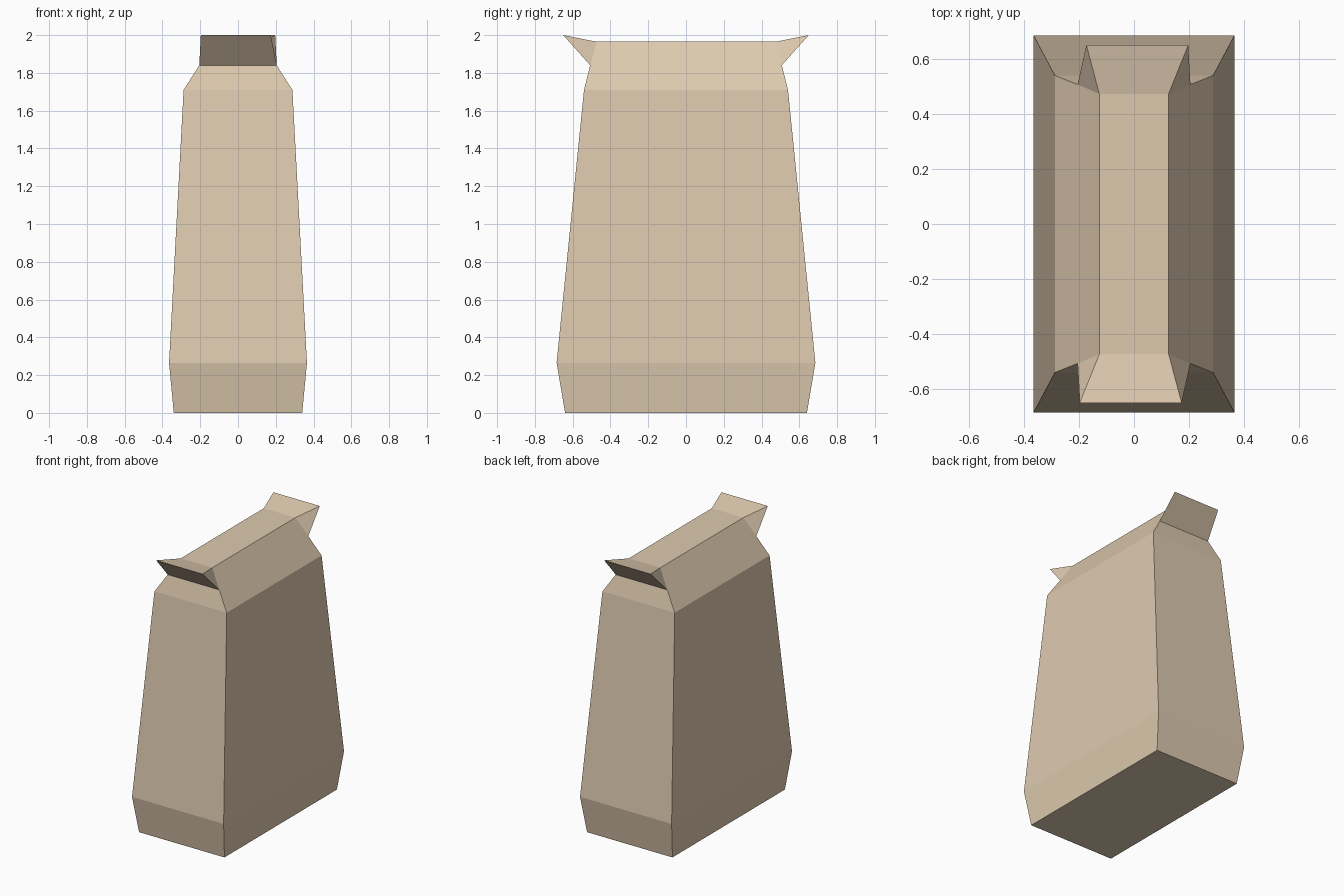
import bpy
import bmesh

cube = bpy.data.objects.get("Cube")
if cube:
    bpy.data.objects.remove(cube, do_unlink=True)

# Plain paper colour
paper = bpy.data.materials.new("kraft_paper")
paper.use_nodes = True
colour = (0.73, 0.59, 0.43, 1.0)
paper.diffuse_color = colour
bsdf = next(n for n in paper.node_tree.nodes if n.type == 'BSDF_PRINCIPLED')
bsdf.inputs["Base Color"].default_value = colour
bsdf.inputs["Roughness"].default_value = 0.9

bm = bmesh.new()


def ring(half_x, half_y, z):
    """Rectangle of corners: front right, front left, back left, back right."""
    signs = ((-1, -1), (1, -1), (1, 1), (-1, 1))
    return [bm.verts.new((sx * half_x, sy * half_y, z)) for sx, sy in signs]


# Bag body: bulging base, tapered sides, pinched shoulder, flat top fold
levels = [(0.34, 0.64, 0.0), (0.365, 0.685, 0.265),
          (0.288, 0.54, 1.71), (0.205, 0.507, 1.84), (0.126, 0.473, 1.965)]
rings = [ring(*level) for level in levels]
bm.faces.new(rings[0][::-1])
bm.faces.new(rings[-1])
for n, (low, high) in enumerate(zip(rings, rings[1:])):
    for i in range(4):
        j = (i + 1) % 4
        is_end = i in (0, 2)
        if not (n == len(rings) - 2 and is_end):
            bm.faces.new((low[i], low[j], high[j], high[i]))

# Folded ears flaring out at both ends of the top
neck, fold = rings[-2:]
for i, side in ((0, -1), (2, 1)):
    j = i + 1
    tip_a = bm.verts.new((side * 0.197, side * 0.65, 2.0))
    tip_b = bm.verts.new((-side * 0.173, side * 0.65, 2.0))
    bm.faces.new((neck[i], neck[j], tip_b, tip_a))
    bm.faces.new((tip_a, tip_b, fold[j], fold[i]))
    bm.faces.new((neck[i], tip_a, fold[i]))
    bm.faces.new((neck[j], fold[j], tip_b))

bmesh.ops.recalc_face_normals(bm, faces=bm.faces)
mesh = bpy.data.meshes.new("paper_bag")
bm.to_mesh(mesh)
bm.free()
mesh.materials.append(paper)
bag = bpy.data.objects.new("paper_bag", mesh)
bpy.context.collection.objects.link(bag)
